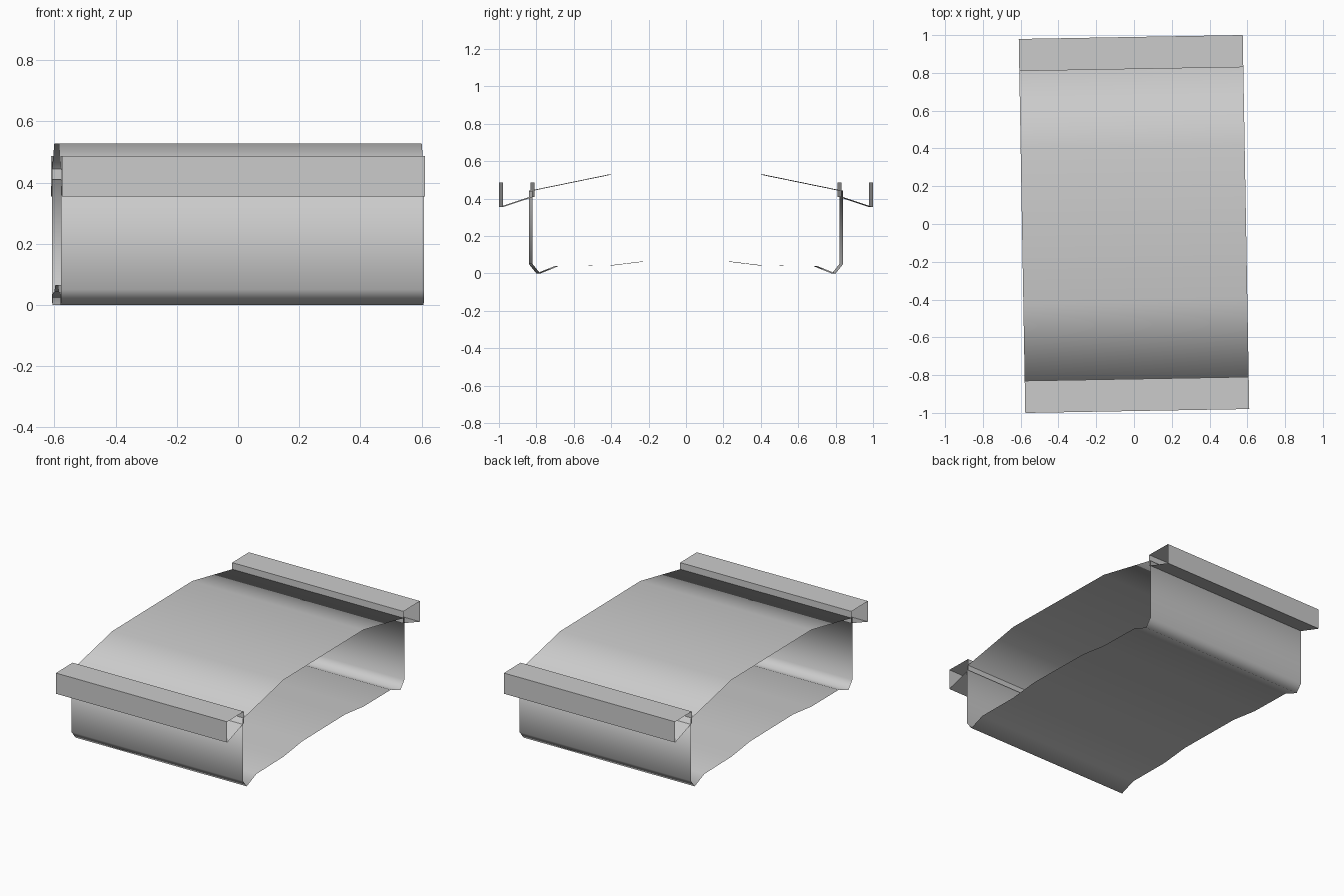
import bpy, math
from mathutils import Matrix

cube = bpy.data.objects.get("Cube")
if cube:
    bpy.data.objects.remove(cube)

HALF_LENGTH = 0.593
TURN = Matrix.Rotation(math.radians(1), 4, 'Z')

metal = bpy.data.materials.new("light_grey_metal")
metal.use_nodes = True
grey = (0.6, 0.6, 0.6, 1)
metal.diffuse_color = grey
metal.node_tree.nodes["Principled BSDF"].inputs["Base Color"].default_value = grey


def sheet(name, profile, smooth, closed):
    """Sweep a (y, z) profile along x as a thin open-ended sheet."""
    n = len(profile)
    verts = [(x, y, z) for x in (-HALF_LENGTH, HALF_LENGTH) for y, z in profile]
    faces = []
    for i in range(n if closed else n - 1):
        j = (i + 1) % n
        faces.append((i, j, n + j, n + i))
    mesh = bpy.data.meshes.new(name)
    mesh.from_pydata(verts, [], faces)
    mesh.transform(TURN)
    mesh.materials.append(metal)
    for face in mesh.polygons:
        face.use_smooth = smooth
    obj = bpy.data.objects.new(name, mesh)
    bpy.context.collection.objects.link(obj)
    return obj


# Hollow body: one half of the section, mirrored front to back
half = [(0.22, 0.065), (0.41, 0.042), (0.69, 0.04), (0.79, 0.0),
        (0.83, 0.05), (0.83, 0.442), (0.41, 0.528)]
section = half + [(-y, z) for y, z in reversed(half)]
section.reverse()
sheet("duct_body", section, True, True)

# Folded rails along the two long upper edges
rail = [(0.83, 0.408), (0.99, 0.355), (0.99, 0.486), (0.82, 0.486), (0.82, 0.41)]
sheet("back_rail", rail[::-1], False, False)
sheet("front_rail", [(-y, z) for y, z in rail], False, False)
